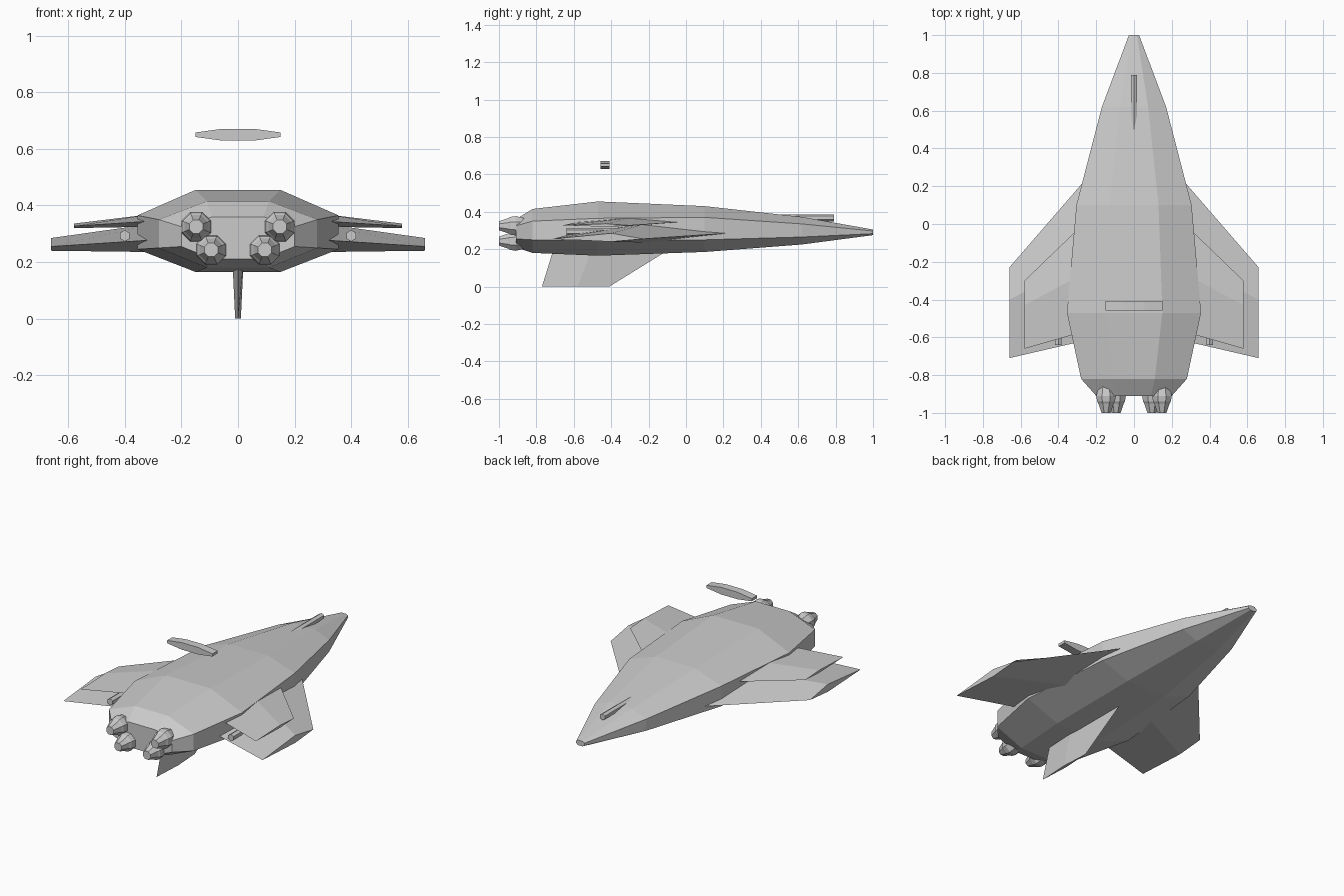
import bpy
import bmesh
from math import cos, sin, pi

cube = bpy.data.objects.get("Cube")
if cube:
    bpy.data.objects.remove(cube, do_unlink=True)

grey = bpy.data.materials.new("hull grey")
grey.use_nodes = True
colour = (0.6, 0.6, 0.6, 1)
grey.diffuse_color = colour
grey.node_tree.nodes["Principled BSDF"].inputs["Base Color"].default_value = colour


def loft(name, rings, mirror=False):
    """Skin a closed flat-faced solid through rings of matching points."""
    bm = bmesh.new()
    loops = [[bm.verts.new(p) for p in ring] for ring in rings]
    for a, b in zip(loops, loops[1:]):
        for i in range(len(a)):
            j = (i + 1) % len(a)
            bm.faces.new((a[i], a[j], b[j], b[i]))
    bm.faces.new(loops[0])
    bm.faces.new(loops[-1])
    bmesh.ops.recalc_face_normals(bm, faces=bm.faces)
    mesh = bpy.data.meshes.new(name)
    bm.to_mesh(mesh)
    bm.free()
    mesh.materials.append(grey)
    ob = bpy.data.objects.new(name, mesh)
    bpy.context.collection.objects.link(ob)
    if mirror:
        ob.modifiers.new("mirror", "MIRROR").use_mirror_merge = False
    return ob


def rod(name, x, z, profile, sides, turn=0.0, mirror=False):
    """Turned part along y; profile holds (y, radius) pairs."""
    angles = [turn + 2 * pi * i / sides for i in range(sides)]
    return loft(name, [[(x + r * cos(a), y, z + r * sin(a)) for a in angles]
                       for y, r in profile], mirror)


def diamond(front, rear, ridge_y, x, top, bottom):
    """Wing section: leading edge, top ridge, trailing edge, bottom ridge."""
    return [(x, *front), (x, ridge_y, top), (x, *rear), (x, ridge_y, bottom)]


# Hull: y, top half width, side half width, top, shoulder, chine, bottom
stations = [
    (1.00, 0.015, 0.027, 0.305, 0.297, 0.283, 0.275),
    (0.62, 0.075, 0.17, 0.372, 0.335, 0.265, 0.225),
    (0.10, 0.13, 0.305, 0.43, 0.37, 0.25, 0.185),
    (-0.47, 0.15, 0.355, 0.455, 0.365, 0.245, 0.165),
    (-0.82, 0.11, 0.28, 0.415, 0.35, 0.25, 0.18),
    (-0.91, 0.09, 0.20, 0.36, 0.325, 0.255, 0.21),
]
hull_rings = []
for y, flat, wide, top, shoulder, chine, bottom in stations:
    half = [(flat, top), (wide, shoulder), (wide, chine), (flat, bottom)]
    hull_rings.append([(x, y, z) for x, z in half]
                      + [(-x, y, z) for x, z in reversed(half)])
loft("hull", hull_rings)

# Two stacked pairs of wings
loft("lower_wings", [
    diamond((0.22, 0.285), (-0.62, 0.28), -0.2, 0.27, 0.34, 0.235),
    diamond((-0.23, 0.255), (-0.71, 0.255), -0.40, 0.66, 0.285, 0.24),
], mirror=True)
loft("upper_wings", [
    diamond((-0.03, 0.345), (-0.58, 0.345), -0.28, 0.30, 0.37, 0.325),
    diamond((-0.30, 0.327), (-0.66, 0.327), -0.43, 0.58, 0.336, 0.32),
], mirror=True)

# Pods between the wings
rod("wing_pods", 0.40, 0.293, [(-0.25, 0.012), (-0.3, 0.02), (-0.64, 0.02)],
    6, pi / 6, mirror=True)

# Belly fin
loft("belly_fin", [
    [(0, -0.07, 0.21), (0.02, -0.5, 0.21), (0, -0.705, 0.21), (-0.02, -0.5, 0.21)],
    [(0, -0.41, 0), (0.01, -0.58, 0), (0, -0.77, 0), (-0.01, -0.58, 0)],
])

# Engines
nozzle = [(-0.82, 0.032), (-0.91, 0.056), (-0.94, 0.051), (-0.95, 0.044), (-1.0, 0.026)]
rod("upper_engines", 0.148, 0.325, nozzle, 8, pi / 8, mirror=True)
rod("lower_engines", 0.095, 0.243, nozzle, 8, pi / 8, mirror=True)

# Nose gun, partly sunk into the hull
rod("nose_gun", 0, 0.367, [(0.48, 0.019), (0.79, 0.019)], 6, pi / 6)

# Floating bar above the hull
bar = [(-0.15, 0.008), (-0.055, 0.021), (0.055, 0.021), (0.15, 0.008)]
loft("floating_bar", [
    [(x, y, 0.65 + s * h) for s, y in ((1, -0.457), (1, -0.408), (-1, -0.408), (-1, -0.457))]
    for x, h in bar
])
